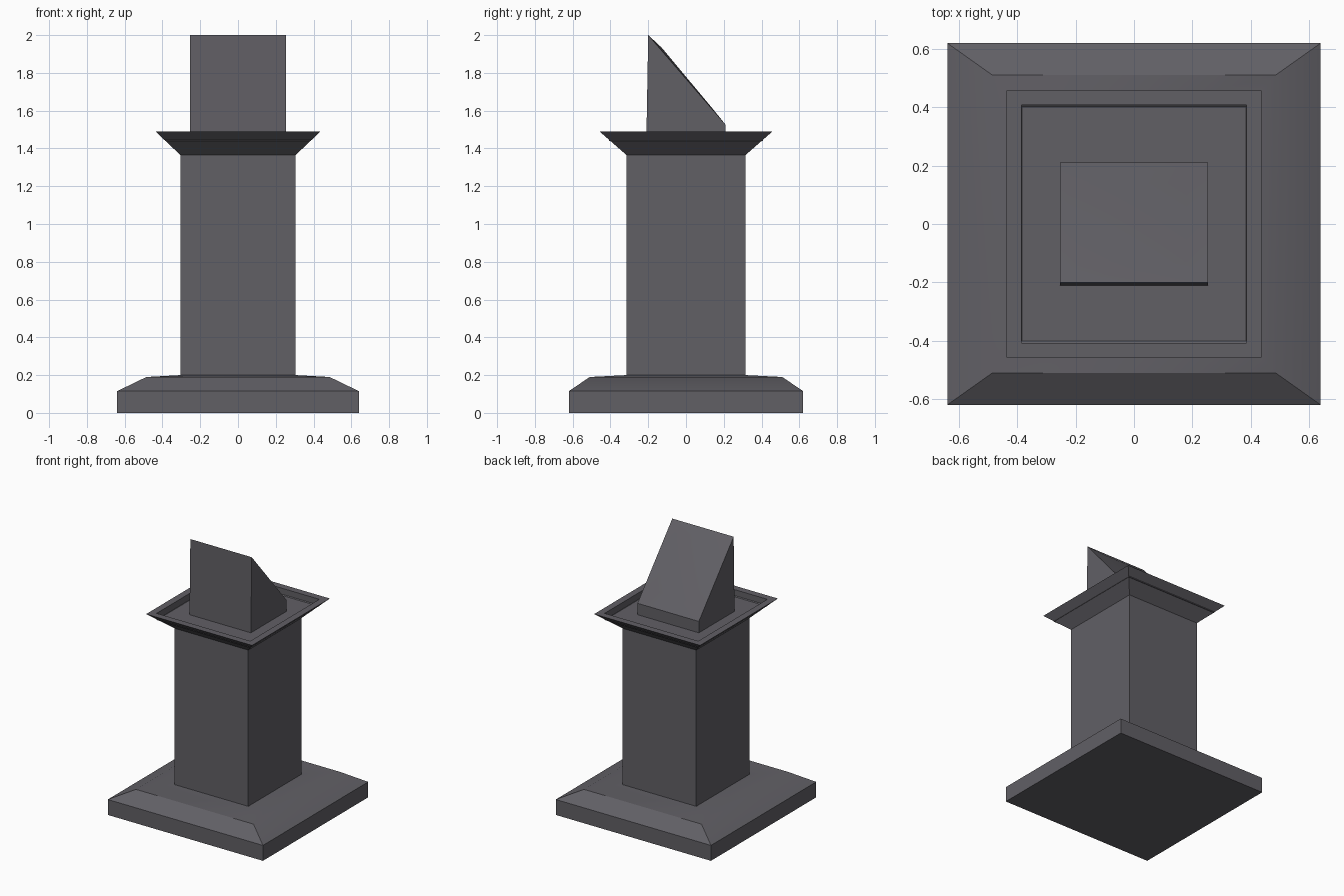
import bpy, math

if "Cube" in bpy.data.objects:
    bpy.data.objects.remove(bpy.data.objects["Cube"])

mat = bpy.data.materials.new("dark grey stone")
mat.diffuse_color = (0.12, 0.116, 0.131, 1)
mat.use_nodes = True
mat.node_tree.nodes["Principled BSDF"].inputs["Base Color"].default_value = mat.diffuse_color


def make(name, verts, faces, angle=30):
    me = bpy.data.meshes.new(name)
    me.from_pydata(verts, [], faces)
    me.materials.append(mat)
    ob = bpy.data.objects.new(name, me)
    bpy.context.collection.objects.link(ob)
    bpy.ops.object.select_all(action='DESELECT')
    ob.select_set(True)
    bpy.context.view_layer.objects.active = ob
    bpy.ops.object.mode_set(mode='EDIT')
    bpy.ops.mesh.select_all(action='SELECT')
    bpy.ops.mesh.normals_make_consistent(inside=False)
    bpy.ops.object.mode_set(mode='OBJECT')
    bpy.ops.object.shade_smooth_by_angle(angle=math.radians(angle))
    return ob


def ring(x, y, z):
    return [(-x, -y, z), (x, -y, z), (x, y, z), (-x, y, z)]


# pedestal: stacked rectangular rings (half x, half y, z)
profile = [
    (0.64, 0.62, 0.0), (0.64, 0.62, 0.115),        # plinth
    (0.485, 0.51, 0.19), (0.305, 0.315, 0.20),     # chamfer and top
    (0.305, 0.315, 1.365), (0.437, 0.458, 1.49),   # column and flare
    (0.386, 0.407, 1.49), (0.386, 0.407, 1.44),    # rim and recess
]
verts, faces = [], [(3, 2, 1, 0)]
for p in profile:
    verts += ring(*p)
for r in range(len(profile) - 1):
    for i in range(4):
        j = (i + 1) % 4
        faces.append((r * 4 + i, r * 4 + j, r * 4 + 4 + j, r * 4 + 4 + i))
n = len(verts)
faces.append((n - 4, n - 3, n - 2, n - 1))
make("pedestal", verts, faces)

# sloped console block with a slightly bulging panel on the slope
w, pw = 0.253, 0.18
v = ring(w, 0.21, 1.44)
v += [(-w, -0.2, 2.0), (w, -0.2, 2.0), (w, 0.21, 1.525), (-w, 0.21, 1.525)]
v += [(-pw, -0.13, 1.935), (pw, -0.13, 1.935), (pw, 0.14, 1.612), (-pw, 0.14, 1.612)]
f = [(3, 2, 1, 0)]
for i in range(4):
    j = (i + 1) % 4
    f.append((i, j, 4 + j, 4 + i))
    f.append((4 + i, 4 + j, 8 + j, 8 + i))
f.append((8, 9, 10, 11))
make("console_block", v, f)
